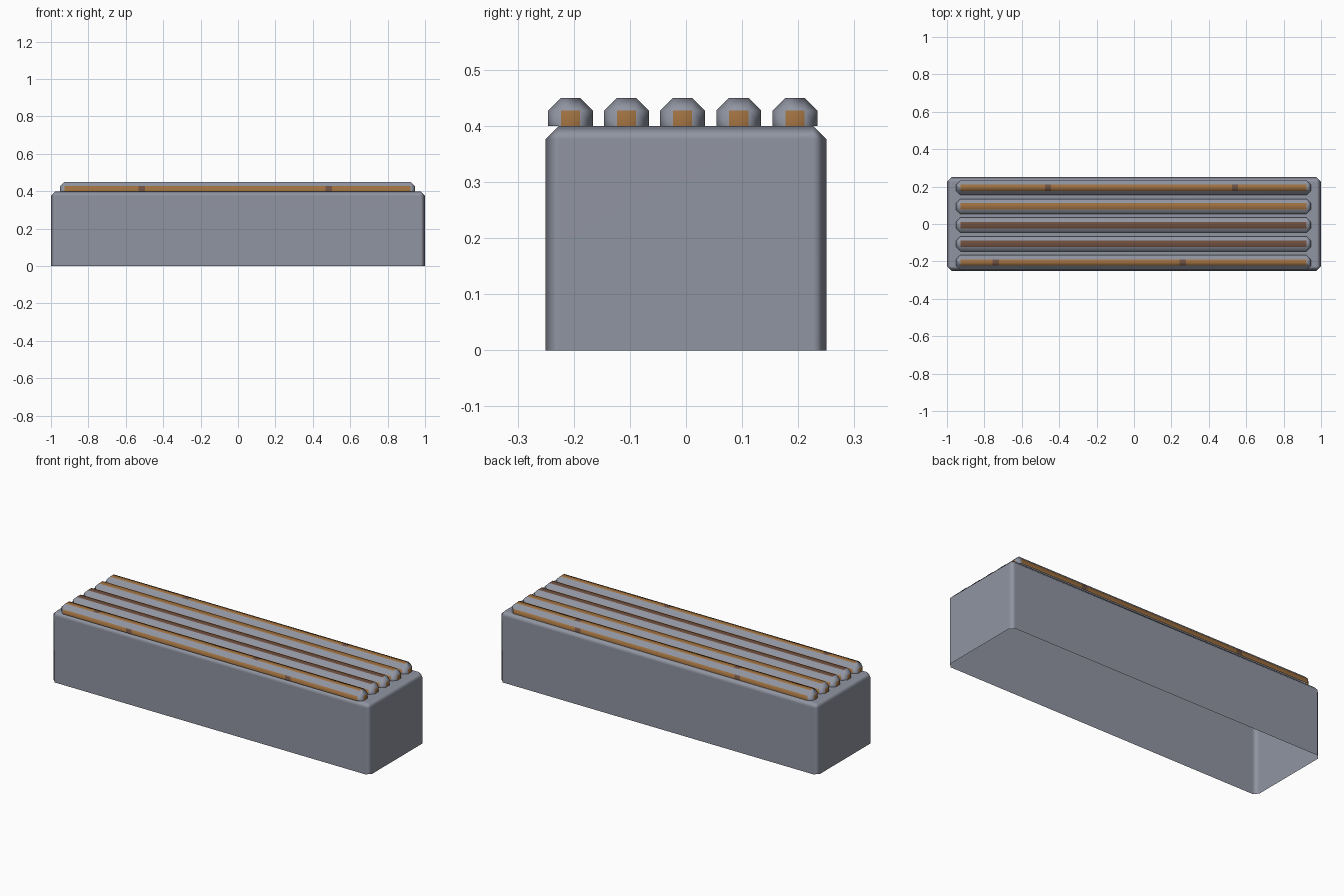
import bpy
import bmesh
from mathutils import Vector

cube = bpy.data.objects.get("Cube")
if cube:
    bpy.data.objects.remove(cube, do_unlink=True)


def material(name, rgb):
    mat = bpy.data.materials.new(name)
    mat.use_nodes = True
    colour = (*rgb, 1.0)
    mat.diffuse_color = colour
    mat.node_tree.nodes["Principled BSDF"].inputs["Base Color"].default_value = colour
    return mat


grey = material("stone grey", (0.28, 0.30, 0.36))
wood = material("wood brown", (0.34, 0.16, 0.05))
dark_wood = material("dark wood brown", (0.16, 0.08, 0.05))
MATERIALS = (grey, wood, dark_wood)


def chamfered_shell(centre, size, bottom, chamfer):
    """Box with chamfered top and upright edges and an open underside."""
    bm = bmesh.new()
    bmesh.ops.create_cube(bm, size=1)
    for v in bm.verts:
        v.co = Vector((centre[0] + v.co.x * size[0],
                       centre[1] + v.co.y * size[1],
                       bottom + (v.co.z + 0.5) * size[2]))
    edges = [e for e in bm.edges if max(v.co.z for v in e.verts) > bottom + 0.001]
    bmesh.ops.bevel(bm, geom=edges, offset=chamfer, offset_type='OFFSET',
                    segments=1, profile=0.5, affect='EDGES')
    bm.normal_update()
    under = [f for f in bm.faces if f.normal.z < -0.9]
    bmesh.ops.delete(bm, geom=under, context='FACES')
    bm.normal_update()
    return bm


def face_towards(bm, direction):
    return max(bm.faces, key=lambda f: (round(f.normal.dot(direction), 3), f.calc_area()))


def paint_marks(bm, direction, spans):
    """Cut narrow dark bands across the flat face that looks in a direction."""
    direction = Vector(direction)
    for span in spans:
        for x in span:
            flat = [f for f in bm.faces if f.normal.dot(direction) > 0.99]
            geom = set(flat)
            for f in flat:
                geom.update(f.edges)
                geom.update(f.verts)
            bmesh.ops.bisect_plane(bm, geom=list(geom), plane_co=(x, 0, 0),
                                   plane_no=(1, 0, 0))
    bm.normal_update()
    for f in bm.faces:
        x = f.calc_center_median().x
        if f.normal.dot(direction) > 0.99 and any(a < x < b for a, b in spans):
            f.material_index = 2


def finish(bm, name):
    mesh = bpy.data.meshes.new(name)
    for f in bm.faces:
        f.smooth = True
    bm.to_mesh(mesh)
    bm.free()
    for mat in MATERIALS:
        mesh.materials.append(mat)
    obj = bpy.data.objects.new(name, mesh)
    bpy.context.collection.objects.link(obj)
    # keep the broad faces flat and let the chamfers blend
    obj.modifiers.new("Weighted normals", 'WEIGHTED_NORMAL').weight = 80


# Stone base
finish(chamfered_shell((0, 0), (2, 0.5, 0.4), 0, 0.024), "stone_base")

# Dark bands: slat number -> (face direction, band centres)
MARKS = {
    0: [((0, -1, 0), (-0.515, 0.485)), ((0, 0, 1), (-0.74, 0.26))],
    4: [((0, 1, 0), (-0.485, 0.515)), ((0, 0, 1), (-0.46, 0.54))],
}

# Five seat slats with wooden flat faces and grey chamfers
for i in range(5):
    y = -0.206 + 0.1 * i
    bm = chamfered_shell((-0.003, y), (1.897, 0.08, 0.05), 0.4, 0.023)
    for f in bm.faces:
        if max(abs(c) for c in f.normal) > 0.99:
            is_dark_top = f.normal.z > 0.9 and i in (1, 2)
            f.material_index = 2 if is_dark_top else 1
    for direction, centres in MARKS.get(i, []):
        paint_marks(bm, direction, [(x - 0.017, x + 0.017) for x in centres])
    finish(bm, f"seat_slat_{i + 1}")
